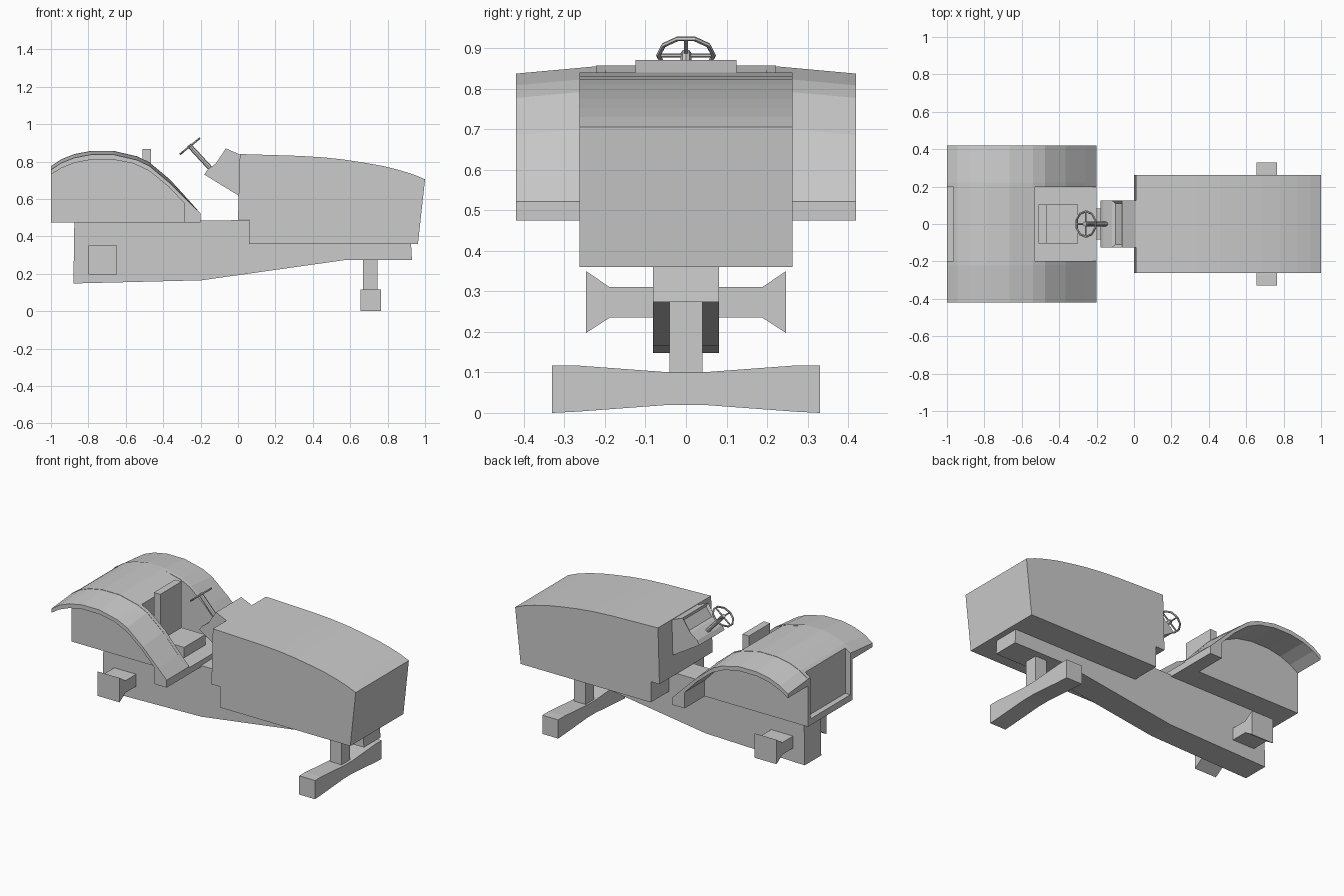
import bpy, bmesh, math
from mathutils import Vector, Matrix

if "Cube" in bpy.data.objects:
    bpy.data.objects.remove(bpy.data.objects["Cube"])


def finish(name, bm, mirror=False):
    bmesh.ops.recalc_face_normals(bm, faces=bm.faces)
    me = bpy.data.meshes.new(name)
    bm.to_mesh(me)
    bm.free()
    ob = bpy.data.objects.new(name, me)
    bpy.context.collection.objects.link(ob)
    if mirror:
        mod = ob.modifiers.new("mirror", 'MIRROR')
        mod.use_axis = (False, True, False)
        mod.use_mirror_merge = False
    return ob


def loft(rings):
    """Closed solid through rings of 3D points."""
    bm = bmesh.new()
    vs = [[bm.verts.new(p) for p in r] for r in rings]
    n = len(vs[0])
    for a, b in zip(vs, vs[1:]):
        for i in range(n):
            j = (i + 1) % n
            bm.faces.new((a[i], a[j], b[j], b[i]))
    bm.faces.new(vs[0][::-1])
    bm.faces.new(vs[-1])
    bmesh.ops.recalc_face_normals(bm, faces=bm.faces)
    return bm


def side_profile(pts, y0, y1):
    return loft([[(x, y, z) for x, z in pts] for y in (y0, y1)])


def end_profile(pts, x0, x1):
    return loft([[(x, y, z) for y, z in pts] for x in (x0, x1)])


def box(name, x0, x1, hw, z0, z1):
    return finish(name, side_profile([(x0, z0), (x1, z0), (x1, z1), (x0, z1)], -hw, hw))


def rod(bm, a, b, r, sides=8):
    a, b = Vector(a), Vector(b)
    d = b - a
    m = Matrix.Translation((a + b) / 2) @ d.to_track_quat('Z', 'Y').to_matrix().to_4x4()
    bmesh.ops.create_cone(bm, cap_ends=True, segments=sides, radius1=r, radius2=r,
                          depth=d.length, matrix=m)


# hood
finish("hood", side_profile([
    (0, 0.49), (0.01, 0.84), (0.17, 0.835), (0.33, 0.83), (0.46, 0.822), (0.57, 0.81),
    (0.68, 0.793), (0.78, 0.775), (0.87, 0.752), (0.94, 0.73), (1.0, 0.705),
    (0.962, 0.36), (0.06, 0.36), (0.06, 0.49)], -0.263, 0.263))

# chassis spine
finish("chassis", side_profile([
    (-0.875, 0.478), (-0.88, 0.148), (-0.195, 0.165), (0.57, 0.273), (0.93, 0.273),
    (0.925, 0.362), (0.1, 0.4), (0.06, 0.487)], -0.082, 0.082))

# dash cowl with recessed instrument panel
bm = side_profile([(-0.065, 0.87), (0.02, 0.833), (0.02, 0.61), (0, 0.62), (-0.18, 0.73),
                   (-0.165, 0.755), (-0.118, 0.79)], -0.125, 0.125)
bm.normal_update()
aim = Vector((-0.83, 0, 0.55))
panel = max(bm.faces, key=lambda f: f.normal.dot(aim))
bmesh.ops.inset_region(bm, faces=[panel], thickness=0.02)
bmesh.ops.translate(bm, verts=panel.verts, vec=-0.012 * panel.normal)
finish("dash_cowl", bm)

# fenders: arched shells dropping slightly to the outer edge
arc = [(-1, 0.775), (-0.945, 0.812), (-0.875, 0.84), (-0.785, 0.857), (-0.665, 0.857),
       (-0.54, 0.828), (-0.475, 0.797), (-0.365, 0.705), (-0.26, 0.59), (-0.20, 0.522)]
under = [(-0.20, 0.475), (-0.285, 0.475), (-0.285, 0.575), (-0.37, 0.665), (-0.475, 0.75),
         (-0.56, 0.79), (-0.665, 0.81), (-0.785, 0.81), (-0.875, 0.793), (-0.945, 0.765),
         (-1, 0.73)]
outer = [(x, z - 0.02 * min(1, (z - 0.522) / 0.15)) for x, z in arc]
finish("fender", loft([[(x, 0.2, z) for x, z in arc + under],
                       [(x, 0.42, z) for x, z in outer + under]]), mirror=True)

# inner fender walls
finish("fender_wall", side_profile(arc + [(-0.20, 0.475), (-1, 0.475)], 0.198, 0.222), mirror=True)

# block behind the seat, set in a little at the rear
mid = [(-0.965, 0.799)] + arc[1:5] + [(-0.53, 0.823)]
finish("rear_housing", side_profile(mid + [(-0.53, 0.476), (-0.965, 0.476)], -0.199, 0.199))

# floor and seat
box("floor", -1, -0.2, 0.199, 0.475, 0.515)
box("seat_cushion", -0.51, -0.3, 0.105, 0.51, 0.58)
box("seat_back", -0.51, -0.465, 0.105, 0.51, 0.868)


# axles: upper and lower half profiles mirrored across y
def axle(name, top, bottom, x0, x1):
    half = top + bottom[::-1]
    pts = half + [(-y, z) for y, z in reversed(half)]
    finish(name, end_profile(pts, x0, x1))


axle("rear_axle", [(0.05, 0.31), (0.188, 0.31), (0.247, 0.35)],
     [(0.05, 0.235), (0.188, 0.235), (0.247, 0.197)], -0.80, -0.648)
axle("front_axle", [(0.04, 0.1), (0.27, 0.117), (0.33, 0.117)],
     [(0.04, 0.02), (0.27, 0.003), (0.33, 0)], 0.655, 0.765)
box("front_post", 0.667, 0.747, 0.041, 0.09, 0.29)

# steering wheel: ten-sided rim, cross spokes, hub and column
c = Vector((-0.257, 0, 0.882))
up = Vector((0.105, 0, 0.085)).normalized()
side = Vector((0, 1, 0))
axis = side.cross(up)
R, r = 0.068, 0.006
bm = bmesh.new()
rim = []
for i in range(10):
    a = math.tau * i / 10
    d = side * math.cos(a) + up * math.sin(a)
    rim.append([bm.verts.new(c + d * (R + r * math.cos(t)) + axis * r * math.sin(t))
                for t in (math.tau * k / 6 for k in range(6))])
for i in range(10):
    p, q = rim[i], rim[(i + 1) % 10]
    for k in range(6):
        m = (k + 1) % 6
        bm.faces.new((p[k], p[m], q[m], q[k]))
for d in (side, up):
    rod(bm, c - d * R * 0.96, c + d * R * 0.96, 0.005, 6)
down = Vector((0.115, 0, -0.125)).normalized()
rod(bm, c - down * 0.008, c + down * 0.18, 0.013)
finish("steering_wheel", bm)
